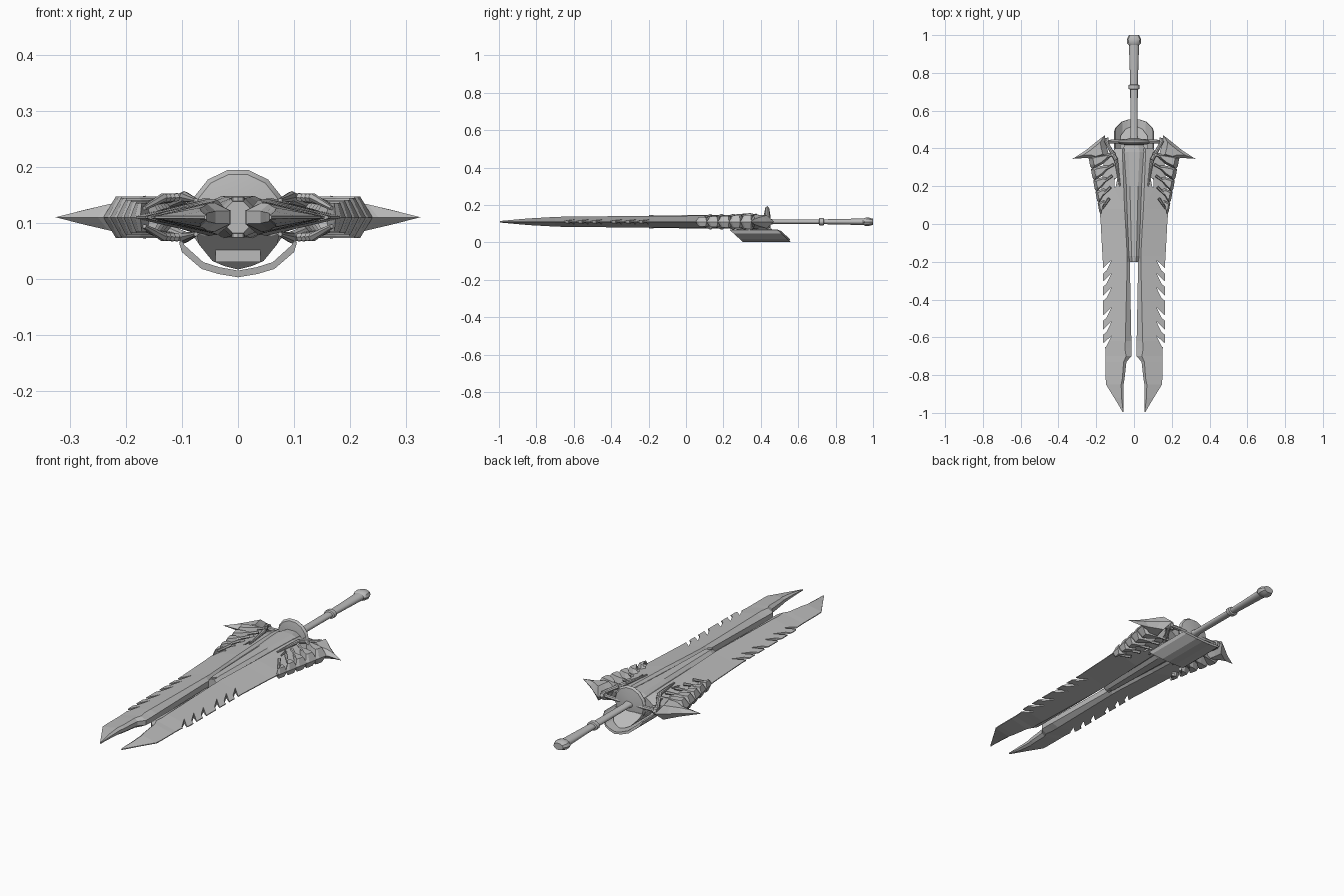
import bpy, bmesh, math
from mathutils import Vector

if "Cube" in bpy.data.objects:
    bpy.data.objects.remove(bpy.data.objects["Cube"])

ZC = 0.11  # height of the sword's middle plane
steel = bpy.data.materials.new("grey steel")
steel.diffuse_color = (0.5, 0.5, 0.5, 1)
steel.use_nodes = True
steel.node_tree.nodes["Principled BSDF"].inputs["Base Color"].default_value = steel.diffuse_color


def make(name, verts, faces, smooth=False):
    me = bpy.data.meshes.new(name)
    me.from_pydata([tuple(v) for v in verts], [], faces)
    bm = bmesh.new()
    bm.from_mesh(me)
    bmesh.ops.recalc_face_normals(bm, faces=bm.faces)
    bm.to_mesh(me)
    bm.free()
    me.materials.append(steel)
    ob = bpy.data.objects.new(name, me)
    bpy.context.collection.objects.link(ob)
    bpy.context.view_layer.objects.active = ob
    bpy.ops.object.select_all(action='DESELECT')
    ob.select_set(True)
    if smooth:
        bpy.ops.object.shade_smooth_by_angle(angle=math.radians(35))
    return ob


def loft(name, rings, smooth=False):
    """Skin closed rings of equal length and cap both ends."""
    n = len(rings[0])
    verts = [v for r in rings for v in r]
    faces = [(i * n + j, i * n + (j + 1) % n, (i + 1) * n + (j + 1) % n, (i + 1) * n + j)
             for i in range(len(rings) - 1) for j in range(n)]
    faces += [tuple(range(n)), tuple(range(len(verts) - n, len(verts)))]
    return make(name, verts, faces, smooth)


def prism(name, pts, z0, z1):
    return loft(name, [[(x, y, z) for x, y in pts] for z in (z0, z1)])


def plate(name, pts, s, inset=0.55, h=None):
    """Sharp-edged plate, thick near the hilt axis and thin outwards."""
    cx = sum(p[0] for p in pts) / len(pts)
    cy = sum(p[1] for p in pts) / len(pts)
    rings = []
    for sign, k in ((-1, inset), (0, 1), (1, inset)):
        ring = []
        for x, y in pts:
            px, py = cx + (x - cx) * k, cy + (y - cy) * k
            t = h or max(0.004, min(0.042, 0.042 * (0.33 - px) / 0.18))
            ring.append((s * px, py, ZC + sign * t))
        rings.append(ring)
    return loft(name, rings)


def turned(name, prof, flat=1.0, n=16):
    """Lathe along y; prof lists (y, radius)."""
    return loft(name, [[(r * math.cos(2 * math.pi * i / n), y,
                         ZC + flat * r * math.sin(2 * math.pi * i / n))
                        for i in range(n)] for y, r in prof], True)


def rod(name, a, b, r0, r1, n=8):
    a, b = Vector(a), Vector(b)
    d = (b - a).normalized()
    u = d.cross(Vector((0, 0, 1))).normalized()
    w = d.cross(u)
    rings = [[p + u * r * math.cos(2 * math.pi * i / n) + w * r * math.sin(2 * math.pi * i / n)
              for i in range(n)] for p, r in ((a, r0), (b, r1))]
    return loft(name, rings, True)


# blade half stations: y, inner x, ridge x, outer x, half thickness
STATIONS = [(0.40, 0.03, 0.06, 0.10, 0.030), (0.34, 0.03, 0.06, 0.16, 0.034),
            (0.08, 0.025, 0.05, 0.182, 0.033), (0.0, 0.025, 0.045, 0.176, 0.032),
            (-0.17, 0.022, 0.036, 0.167, 0.031), (-0.20, 0.022, 0.036, 0.165, 0.031),
            (-0.62, 0.014, 0.046, 0.165, 0.028), (-0.66, 0.013, 0.048, 0.152, 0.027),
            (-0.70, 0.014, 0.042, 0.150, 0.026), (-0.73, 0.040, 0.055, 0.150, 0.024),
            (-0.82, 0.050, 0.062, 0.150, 0.019), (-0.85, 0.055, 0.068, 0.148, 0.017),
            (-0.92, 0.056, 0.066, 0.105, 0.011), (-0.995, 0.056, 0.057, 0.060, 0.004)]
# slits between the edge teeth, given by the y of each tooth tip
TEETH = (-0.235, -0.305, -0.38, -0.485, -0.56, -0.635)

FIN = [(0.155, 0.47), (0.20, 0.435), (0.255, 0.39), (0.325, 0.345), (0.25, 0.35),
       (0.20, 0.335), (0.13, 0.355), (0.145, 0.41)]

for s, side in ((-1, "left"), (1, "right")):
    # blade half
    rings = []
    for y, a, b, c, h in STATIONS:
        rings.append([(s * x, y, ZC + z) for x, z in
                      ((a, h * 0.45), (b, h), (c, 0.002), (c, -0.002), (b, -h), (a, -h * 0.45))])
    blade = loft(side + "_blade", rings)
    cuts = [[(0.20, t + 0.004), (0.165, t), (0.118, t + 0.045), (0.146, t - 0.012),
             (0.163, t - 0.026), (0.20, t - 0.03)] for t in TEETH]
    cuts.append([(0.088, 0.245), (0.102, 0.24), (0.104, 0.19), (0.096, 0.20)])
    for pts in cuts:
        cutter = prism("slit_cutter", [(s * x, y) for x, y in pts], 0, 0.25)
        cutter.hide_render = True
        mod = blade.modifiers.new("slit", 'BOOLEAN')
        mod.object, mod.operation, mod.solver = cutter, 'DIFFERENCE', 'EXACT'
        bpy.context.view_layer.objects.active = blade
        bpy.ops.object.modifier_apply(modifier=mod.name)
        bpy.data.objects.remove(cutter)

    # wing: large fin and overlapping feathers below it
    plate(side + "_wing_fin", FIN, s)
    for k in range(5):
        x, y = 0.240 - 0.012 * k, 0.315 - 0.06 * k
        plate(f"{side}_feather_{k + 1}",
              [(0.105 + 0.008 * k, y + 0.065 - 0.006 * k), (0.16, y + 0.055), (x - 0.02, y + 0.045),
               (x, y + 0.035), (x - 0.008, y - 0.01), (x - 0.018, y - 0.025),
               (0.17, y), (0.125 + 0.008 * k, y + 0.035)],
              s, 0.6, 0.037 - 0.003 * k)
        # raised quill along each feather, on both faces
        for f in (-1, 1):
            rod(f"{side}_quill_{k + 1}", (s * (0.10 + 0.008 * k), y + 0.06, ZC + f * 0.036),
                (s * (x - 0.025), y + 0.005, ZC + f * 0.016), 0.008, 0.004, 6)

    # guard arm, collar and struts
    rod(side + "_guard_arm", (0, 0.44, ZC), (s * 0.165, 0.435, ZC), 0.012, 0.009)
    rod(side + "_arm_collar", (s * 0.135, 0.437, ZC), (s * 0.152, 0.436, ZC), 0.02, 0.02)
    for f in (-1, 1):
        rod(side + "_strut", (s * 0.15, 0.44, ZC + f * 0.012),
            (s * 0.095, 0.34, ZC + f * 0.036), 0.009, 0.011)
        rod(side + "_lower_strut", (s * 0.095, 0.34, ZC + f * 0.036),
            (s * 0.075, 0.20, ZC + f * 0.03), 0.010, 0.004)

# tapering spine between the blade halves
loft("spine", [[(x * w, y, ZC + z * h) for x, z in
                ((-1, 0.55), (-0.45, 1), (0.45, 1), (1, 0.55), (1, -0.55), (0.45, -1),
                 (-0.45, -1), (-1, -0.55))]
               for y, w, h in ((0.43, 0.045, 0.034), (0.38, 0.065, 0.038),
                               (0.20, 0.048, 0.036), (-0.17, 0.028, 0.034),
                               (-0.20, 0.022, 0.028))])
rod("spine_pin", (0, -0.185, ZC - 0.036), (0, -0.1851, ZC + 0.036), 0.012, 0.012)

# round hand guard
turned("hand_guard", [(0.418, 0.045), (0.424, 0.078), (0.434, 0.086),
                      (0.444, 0.078), (0.452, 0.03)], 1.0, 14)

# grip with ring and pommel
turned("grip", [(0.44, 0.026), (0.47, 0.019), (0.70, 0.020), (0.74, 0.020), (0.95, 0.027)], 0.65)
turned("grip_ring", [(0.712, 0.022), (0.715, 0.028), (0.735, 0.028), (0.738, 0.022)], 0.72)
turned("pommel", [(0.945, 0.026), (0.955, 0.036), (0.978, 0.038), (0.99, 0.032),
                  (1.0, 0.027)], 0.62, 10)

# curved shell hanging below the hilt, slanting backwards as it drops
PROFILE = [(-0.105, 0.065), (-0.10, 0.048), (-0.065, 0.018), (-0.035, 0.009), (0, 0.003),
           (0.035, 0.009), (0.065, 0.018), (0.10, 0.048), (0.105, 0.065)]
rings = []
for t in (0, 1):
    ring = []
    for lift in (0, 0.012):
        row = [(x * (1 - lift * 4), (0.235 if t == 0 else 0.49) + (0.065 - z) * 1.1,
                min(z + lift, 0.068)) for x, z in PROFILE]
        ring += row if lift == 0 else row[::-1]
    rings.append(ring)
loft("under_shell", rings)
# raised panel and bracket joining the shell to the spine
loft("under_panel", [[(x * 0.7, y + (0.065 - z) * 1.1, z + 0.014) for x, z in PROFILE]
                     for y in (0.29, 0.45)])
prism("shell_bracket", [(-0.04, 0.32), (0.04, 0.32), (0.04, 0.42), (-0.04, 0.42)], 0.03, 0.09)
